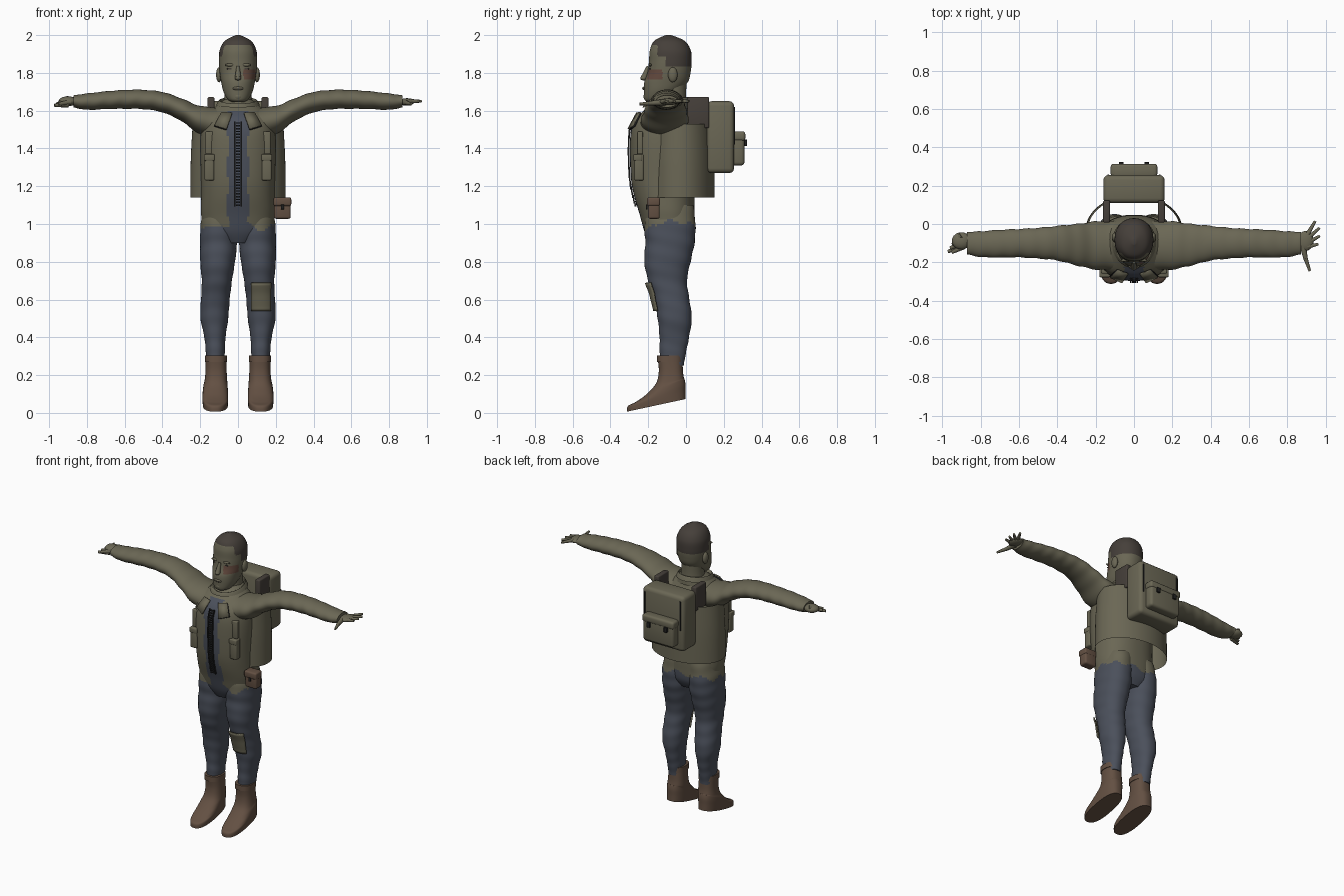
import bpy, bmesh, math
from mathutils import Vector

if "Cube" in bpy.data.objects:
    bpy.data.objects.remove(bpy.data.objects["Cube"])

COLOURS = {"olive": (.145, .135, .09), "slate": (.07, .08, .105), "leather": (.125, .08, .055),
           "dark_brown": (.06, .05, .042), "black": (.015, .015, .015), "scar_red": (.13, .07, .05)}
NAMES = list(COLOURS)
MATS = []
for n, c in COLOURS.items():
    m = bpy.data.materials.new(n)
    m.use_nodes = True
    m.diffuse_color = (*c, 1)
    bsdf = m.node_tree.nodes["Principled BSDF"]
    bsdf.inputs["Base Color"].default_value = (*c, 1)
    bsdf.inputs["Roughness"].default_value = .8
    MATS.append(m)
made = []


def finish(name, bm, mat, rule=None):
    """Turn a bmesh into an object; rule gives the colour name of each face centre."""
    bmesh.ops.recalc_face_normals(bm, faces=bm.faces[:])
    if rule:
        for f in bm.faces:
            f.material_index = NAMES.index(rule(f.calc_center_median()))
    me = bpy.data.meshes.new(name)
    bm.to_mesh(me)
    bm.free()
    for m in (MATS if rule else [MATS[NAMES.index(mat)]]):
        me.materials.append(m)
    ob = bpy.data.objects.new(name, me)
    bpy.context.collection.objects.link(ob)
    made.append(ob)
    return ob


def smooth_rows(rows, sub):
    """Catmull-Rom interpolation through the section rows."""
    out = []
    for i in range(len(rows) - 1):
        p = [rows[max(0, min(len(rows) - 1, i + k))] for k in (-1, 0, 1, 2)]
        for s in range(sub):
            t = s / sub
            out.append([b + .5 * t * (c - a + t * (2*a - 5*b + 4*c - d + t * (3*(b - c) + d - a)))
                        for a, b, c, d in zip(*p)])
    return out + [list(rows[-1])]


def loft(name, rows, mat, axis="z", side=1, sub=8, segs=64, power=2.0, cap=True, rule=None, wrinkle=0):
    """Rows: z, cx, cy, rx, ry, slope for axis z; x, cy, cz, ry, rz for axis x."""
    bm = bmesh.new()
    rings = []
    for j, r in enumerate(smooth_rows(rows, sub)):
        ring = []
        for i in range(segs):
            a = math.tau * i / segs
            k = 1 + wrinkle * math.sin(j * .9 + 2 * math.sin(a))
            u, v = [math.copysign(abs(q) ** (2 / power), q) * k for q in (math.cos(a), math.sin(a))]
            if axis == "z":
                co = (side * (r[1] + r[3] * u), r[2] + r[4] * v, r[0] + r[5] * r[4] * v)
            else:
                co = (side * r[0], r[1] + r[3] * u, r[2] + r[4] * v)
            ring.append(bm.verts.new(co))
        rings.append(ring)
    for a, b in zip(rings, rings[1:]):
        for i in range(segs):
            bm.faces.new((a[i], a[(i + 1) % segs], b[(i + 1) % segs], b[i]))
    if cap:
        bm.faces.new(rings[0])
        bm.faces.new(rings[-1])
    return finish(name, bm, mat, rule)


def box(name, centre, size, mat, bevel=.008):
    bm = bmesh.new()
    bmesh.ops.create_cube(bm, size=1)
    for v in bm.verts:
        v.co = Vector(c + s * q for c, s, q in zip(centre, size, v.co))
    if bevel:
        bmesh.ops.bevel(bm, geom=bm.edges[:], offset=bevel, segments=3, profile=.5, affect="EDGES")
    return finish(name, bm, mat)


def ball(name, centre, radii, mat):
    bm = bmesh.new()
    bmesh.ops.create_uvsphere(bm, u_segments=20, v_segments=12, radius=1)
    for v in bm.verts:
        v.co = Vector(c + s * q for c, s, q in zip(centre, radii, v.co))
    return finish(name, bm, mat)


def taper(name, a, b, r1, r2, mat):
    a, b = Vector(a), Vector(b)
    bm = bmesh.new()
    bmesh.ops.create_cone(bm, cap_ends=True, segments=10, radius1=r1, radius2=r2, depth=(b - a).length)
    turn = (b - a).to_track_quat("Z", "Y")
    for v in bm.verts:
        v.co = turn @ v.co + (a + b) / 2
    return finish(name, bm, mat)


def front(ob, x, z):
    hit, loc, *_ = ob.ray_cast(Vector((x, -1, z)), Vector((0, 1, 0)))
    return loc.y if hit else -.2


def plate(name, points, ob, mat, lift=.008):
    """Thin plate laid over the front of another part."""
    bm = bmesh.new()
    bm.faces.new([bm.verts.new((x, front(ob, x, z) - lift, z)) for x, z in points])
    out = finish(name, bm, mat)
    out.modifiers.new("thickness", "SOLIDIFY").thickness = .008
    return out


# Colour rules for clothing and head
def clothes(c):
    hem = 1 + .014 * math.sin(38 * c.x) + .012 * math.sin(60 * c.y)
    if c.y < -.15:
        hem += .45 * max(0, .12 - abs(c.x)) - .02
    shirt = c.y < -.15 and abs(c.x) < .055 + .006 * math.sin(30 * c.z) and c.z < 1.6
    return "slate" if c.z < hem or shirt else "olive"


def head_colour(c):
    line = 1.945 if c.y < -.15 else 1.885 if c.y < -.11 else 1.835
    if c.z > line:
        return "dark_brown"
    scar = c.x > .03 and c.y < -.125 and 1.765 < c.z < 1.82
    return "scar_red" if scar else "olive"


# Torso, neck and head
torso = loft("torso", [(.9, 0, -.09, .09, .1, 0), (.96, 0, -.09, .175, .13, 0), (1.05, 0, -.1, .195, .145, 0),
                       (1.15, 0, -.115, .195, .16, 0), (1.25, 0, -.122, .196, .17, 0), (1.4, 0, -.125, .2, .172, 0),
                       (1.5, 0, -.125, .195, .165, 0), (1.56, 0, -.12, .18, .145, 0),
                       (1.62, 0, -.1, .12, .1, 0), (1.66, 0, -.08, .07, .075, 0)],
             "olive", sub=10, segs=96, power=2.3, rule=clothes)
loft("neck", [(1.58, 0, -.075, .085, .085, 0), (1.68, 0, -.075, .072, .076, 0), (1.8, 0, -.07, .07, .075, 0)], "olive")
loft("collar", [(1.6, 0, -.09, .115, .105, .1), (1.64, 0, -.09, .095, .1, .2), (1.655, 0, -.1, .1, .115, .15),
                (1.63, 0, -.1, .115, .13, .1)], "olive", cap=False)
head = loft("head", [(1.645, 0, -.165, .03, .04, 0), (1.66, 0, -.157, .055, .063, 0), (1.7, 0, -.13, .077, .093, 0),
                     (1.75, 0, -.106, .089, .115, 0), (1.8, 0, -.09, .097, .114, 0), (1.86, 0, -.083, .101, .113, 0),
                     (1.92, 0, -.083, .097, .108, 0), (1.97, 0, -.088, .069, .08, 0), (2, 0, -.093, .012, .015, 0)],
            "olive", sub=12, segs=96, power=2.15, rule=head_colour)
bpy.context.view_layer.update()

# Face
taper("nose_bridge", (0, -.2, 1.835), (0, -.222, 1.775), .008, .017, "olive")
ball("nose_tip", (0, -.224, 1.772), (.017, .018, .012), "olive")
ball("lips", (0, front(head, 0, 1.718), 1.718), (.03, .008, .009), "olive")
box("mouth_line", (0, front(head, 0, 1.718) - .006, 1.718), (.045, .006, .003), "dark_brown", 0)
ball("chin", (0, -.195, 1.675), (.032, .03, .025), "olive")
for s, word in ((1, "left"), (-1, "right")):
    ball(word + "_ear", (s * .1, -.07, 1.79), (.016, .025, .04), "olive")
    x = s * .042
    ball(word + "_brow", (x, front(head, x, 1.842), 1.842), (.028, .008, .008), "olive")
    box(word + "_eye", (x, front(head, x, 1.822), 1.822), (.03, .006, .006), "dark_brown", 0)

# Arms, legs and boots
legs = {}
for s, word in ((1, "left"), (-1, "right")):
    loft(word + "_sleeve", [(.08, -.115, 1.53, .13, .085), (.2, -.112, 1.55, .125, .075), (.3, -.108, 1.605, .108, .06),
                            (.4, -.1, 1.645, .09, .054), (.5, -.1, 1.659, .08, .051), (.6, -.1, 1.66, .074, .05),
                            (.7, -.103, 1.655, .072, .047), (.8, -.105, 1.648, .067, .043),
                            (.87, -.1, 1.649, .058, .032)], "olive", "x", s, segs=40, wrinkle=.02)
    legs[word] = loft(word + "_leg", [(.25, .12, -.072, .046, .06, 0), (.32, .12, -.07, .05, .07, 0),
                                      (.4, .122, -.062, .056, .078, 0), (.5, .125, -.06, .073, .09, 0),
                                      (.6, .12, -.075, .076, .093, 0), (.7, .112, -.098, .08, .103, 0),
                                      (.8, .108, -.098, .092, .122, 0), (.9, .103, -.085, .098, .13, 0),
                                      (1, .1, -.085, .097, .135, 0), (1.1, .09, -.08, .085, .12, 0)],
                      "slate", "z", s, power=2.2, rule=lambda c: clothes(c) if c.z > .9 else "slate", wrinkle=.012)
    loft(word + "_boot", [(.295, .117, -.085, .054, .066, 0), (.22, .116, -.08, .056, .064, 0),
                          (.17, .117, -.085, .06, .074, .2), (.14, .119, -.108, .064, .1, .4),
                          (.105, .12, -.135, .067, .132, .36), (.075, .12, -.155, .068, .152, .25),
                          (.04, .12, -.157, .066, .155, .215)], "leather", "z", s, power=2.5)
    loft(word + "_boot_cuff", [(.27, .117, -.085, .058, .069, 0), (.305, .117, -.085, .058, .069, 0)], "leather",
         "z", s, sub=2, power=2.5)

# Knee patch following the left trouser leg
bm = bmesh.new()
bmesh.ops.create_grid(bm, x_segments=10, y_segments=10, size=1)
for v in bm.verts:
    x, z = .122 + .048 * v.co.x, .615 + .075 * v.co.y
    v.co = (x, front(legs["left"], x, z) - .01, z)
finish("knee_patch", bm, "olive").modifiers.new("thickness", "SOLIDIFY").thickness = .009

# Hands: the left spread open, the right curled
ball("left_palm", (.895, -.088, 1.648), (.042, .052, .018), "olive")
for i, tip in enumerate(((.945, .015), (.968, -.02), (.97, -.062), (.962, -.105))):
    taper(f"left_finger_{i}", (.905, -.055 - .021 * i, 1.65), (*tip, 1.65), .013, .007, "olive")
taper("left_thumb_base", (.88, -.11, 1.645), (.895, -.18, 1.64), .018, .012, "olive")
taper("left_thumb_tip", (.895, -.18, 1.64), (.917, -.245, 1.635), .012, .007, "olive")
ball("right_palm", (-.9, -.088, 1.65), (.05, .045, .026), "olive")
for i in range(4):
    taper(f"right_finger_{i}", (-.9, -.06 - .02 * i, 1.663 - .01 * i),
          (-.935 - .012 * i, -.09 - .018 * i, 1.652 - .008 * i), .016, .009, "olive")
taper("right_thumb", (-.89, -.12, 1.645), (-.95, -.148, 1.635), .014, .009, "olive")

# Jacket front: zip, lapels, pockets
for i in range(30):
    z = 1.1 + .015 * i
    y = front(torso, 0, z) - .007
    box(f"zip_tooth_{i}", (0, y, z), (.022, .009, .007), "black", 0)
    for s in (1, -1):
        box(f"zip_tape_{i}_{s}", (s * .017, y, z), (.006, .009, .0155), "black", 0)
for s, word in ((1, "left"), (-1, "right")):
    shape = [(s * x, z) for x, z in ((.03, 1.585), (.085, 1.59), (.123, 1.52), (.06, 1.5))]
    plate(word + "_lapel_edge", [(x + s * .003, z - .004) for x, z in shape], torso, "black", .012)
    plate(word + "_lapel", shape, torso, "olive", .018)
    x = s * .152
    box(word + "_chest_strap", (x, front(torso, x, 1.44) + .004, 1.43), (.04, .03, .12), "olive", .006)
    box(word + "_chest_pouch", (x, front(torso, x, 1.3) - .004, 1.3), (.052, .05, .14), "olive", .01)
    box(word + "_pouch_flap", (x, front(torso, x, 1.3) - .01, 1.352), (.056, .046, .035), "olive", .006)

# Belt pouch at the left hip
box("belt_pouch", (.235, -.17, 1.08), (.088, .062, .105), "leather", .012)
box("belt_pouch_flap", (.235, -.172, 1.118), (.094, .07, .045), "leather", .01)
box("belt_pouch_buckle", (.235, -.208, 1.09), (.016, .008, .025), "black", .002)

# Open cape around the back, and the rucksack
loft("back_cape", [(1.14, 0, -.03, .252, .182, 0), (1.34, 0, -.03, .25, .18, 0), (1.53, 0, -.03, .24, .172, 0)],
     "olive", cap=False)
box("rucksack", (0, .182, 1.46), (.32, .145, .38), "olive", .025)
box("rucksack_pocket", (0, .275, 1.4), (.235, .07, .18), "olive", .018)
box("rucksack_pocket_flap", (0, .281, 1.465), (.243, .066, .05), "olive", .014)
for s, word in ((1, "left"), (-1, "right")):
    box(word + "_shoulder_strap", (s * .143, .065, 1.59), (.036, .115, .165), "dark_brown", .008)
    box(word + "_rucksack_strap", (s * .135, .256, 1.52), (.008, .006, .2), "black", 0)
    box(word + "_buckle", (s * .066, .316, 1.43), (.024, .014, .034), "black", .003)

# Shading
bpy.ops.object.select_all(action="DESELECT")
for ob in made:
    ob.select_set(True)
bpy.context.view_layer.objects.active = made[0]
bpy.ops.object.shade_smooth_by_angle(angle=math.radians(40))
